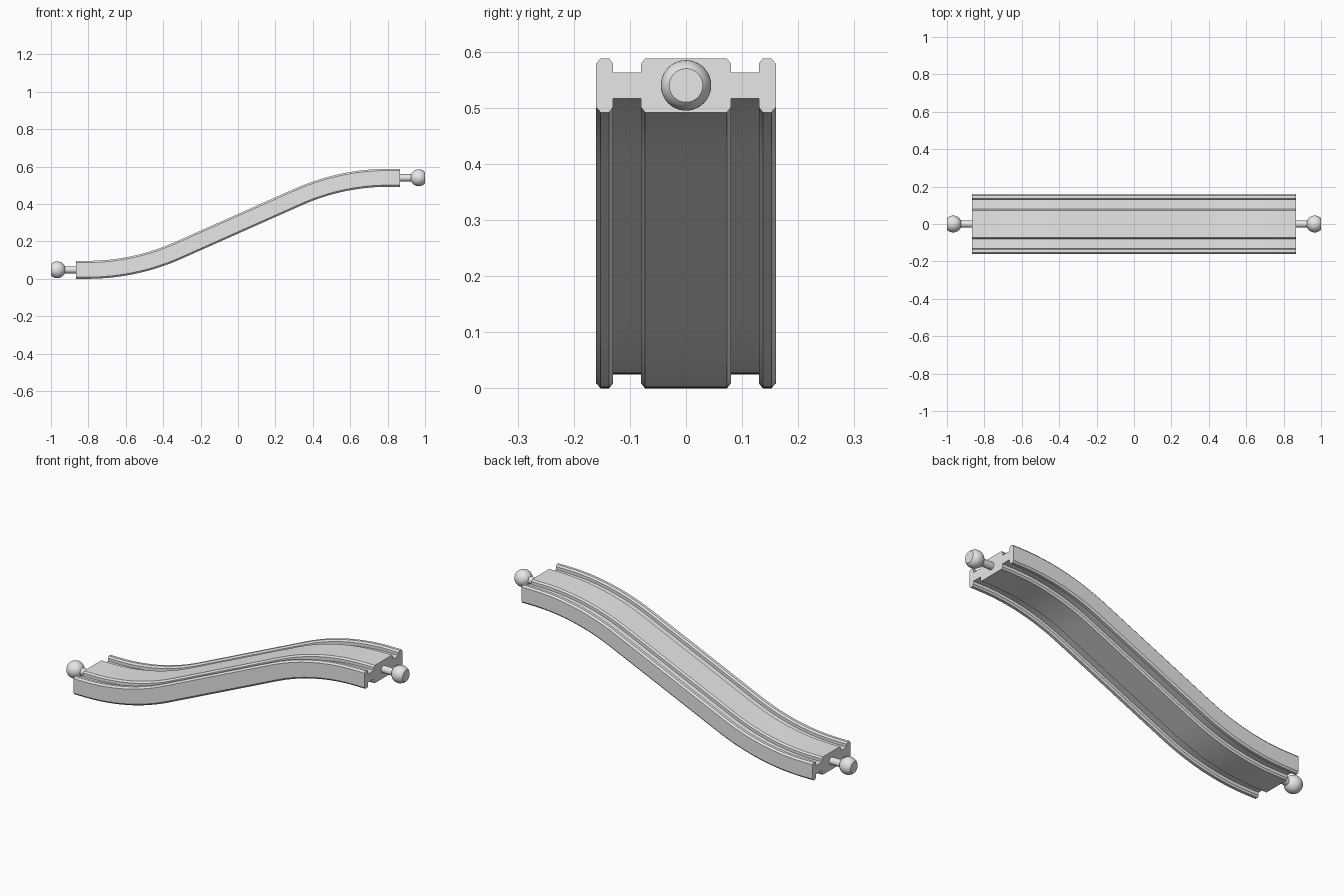
import bpy, bmesh
from math import radians, sin, cos, tan, pi, sqrt

cube = bpy.data.objects.get("Cube")
if cube:
    bpy.data.objects.remove(cube, do_unlink=True)

grey = bpy.data.materials.new("plain grey")
grey.use_nodes = True
grey.diffuse_color = (0.8, 0.8, 0.8, 1)
grey.node_tree.nodes["Principled BSDF"].inputs["Base Color"].default_value = (0.8, 0.8, 0.8, 1)

END_X, LOW_Z, HIGH_Z = 0.865, 0.048, 0.54
MID_Z = (LOW_Z + HIGH_Z) / 2


def finish(name, bm):
    bmesh.ops.recalc_face_normals(bm, faces=bm.faces)
    mesh = bpy.data.meshes.new(name)
    bm.to_mesh(mesh)
    bm.free()
    mesh.materials.append(grey)
    ob = bpy.data.objects.new(name, mesh)
    bpy.context.collection.objects.link(ob)
    bpy.ops.object.select_all(action='DESELECT')
    ob.select_set(True)
    bpy.context.view_layer.objects.active = ob
    bpy.ops.object.shade_smooth_by_angle(angle=radians(30))
    return ob


# Cross-section: one quarter (y, height), mirrored to all four
quarter = [(0.073, 0.048), (0.08, 0.039), (0.08, 0.023), (0.13, 0.023),
           (0.13, 0.039), (0.137, 0.048), (0.152, 0.048), (0.16, 0.039)]
upper = [(-y, h) for y, h in reversed(quarter)] + quarter
section = upper + [(y, -h) for y, h in reversed(upper)]

# Centre path: short level end, arc, straight slope, then the same turned round
slope, level = radians(24), 0.06
run = END_X - level
radius = (run * tan(slope) - (HIGH_Z - MID_Z)) / (sin(slope) * tan(slope) - (1 - cos(slope)))
STEPS = 16
half = [(END_X, HIGH_Z - MID_Z, 0)]
for i in range(STEPS + 1):
    a = slope * i / STEPS
    half.append((run - radius * sin(a), HIGH_Z - MID_Z - radius * (1 - cos(a)), a))
path = [(-x, -z, a) for x, z, a in half] + half[::-1]

# Track: sweep the cross-section along the path
bm = bmesh.new()
rings = [[bm.verts.new((x - h * sin(a), y, MID_Z + z + h * cos(a))) for y, h in section]
         for x, z, a in path]
n = len(section)
for r, s in zip(rings, rings[1:]):
    for i in range(n):
        j = (i + 1) % n
        bm.faces.new((r[i], r[j], s[j], s[i]))
bm.faces.new(rings[0])
bm.faces.new(rings[-1])
finish("track", bm)


# Connectors: turned stem and flat-nosed ball at each end
def lathe(name, profile, side, z, count=32):
    bm = bmesh.new()
    loops = [[bm.verts.new((side * x, r * cos(2 * pi * k / count), z + r * sin(2 * pi * k / count)))
              for k in range(count)] for x, r in profile]
    for p, q in zip(loops, loops[1:]):
        for k in range(count):
            m = (k + 1) % count
            bm.faces.new((p[k], p[m], q[m], q[k]))
    bm.faces.new(loops[0])
    bm.faces.new(loops[-1])
    finish(name, bm)


BALL, STEM, NOSE = 0.045, 0.019, 0.03
ball_x = 1 - sqrt(BALL ** 2 - NOSE ** 2)
start, stop = radians(155), radians(41.8)
ball = []
for i in range(15):
    a = start + (stop - start) * i / 14
    ball.append((ball_x + BALL * cos(a), BALL * sin(a)))

for side, label, z in ((1, "left", HIGH_Z), (-1, "right", LOW_Z)):
    lathe(label + "_stem", [(END_X - 0.01, STEM), (ball_x - 0.03, STEM)], side, z)
    lathe(label + "_ball", ball, side, z)
